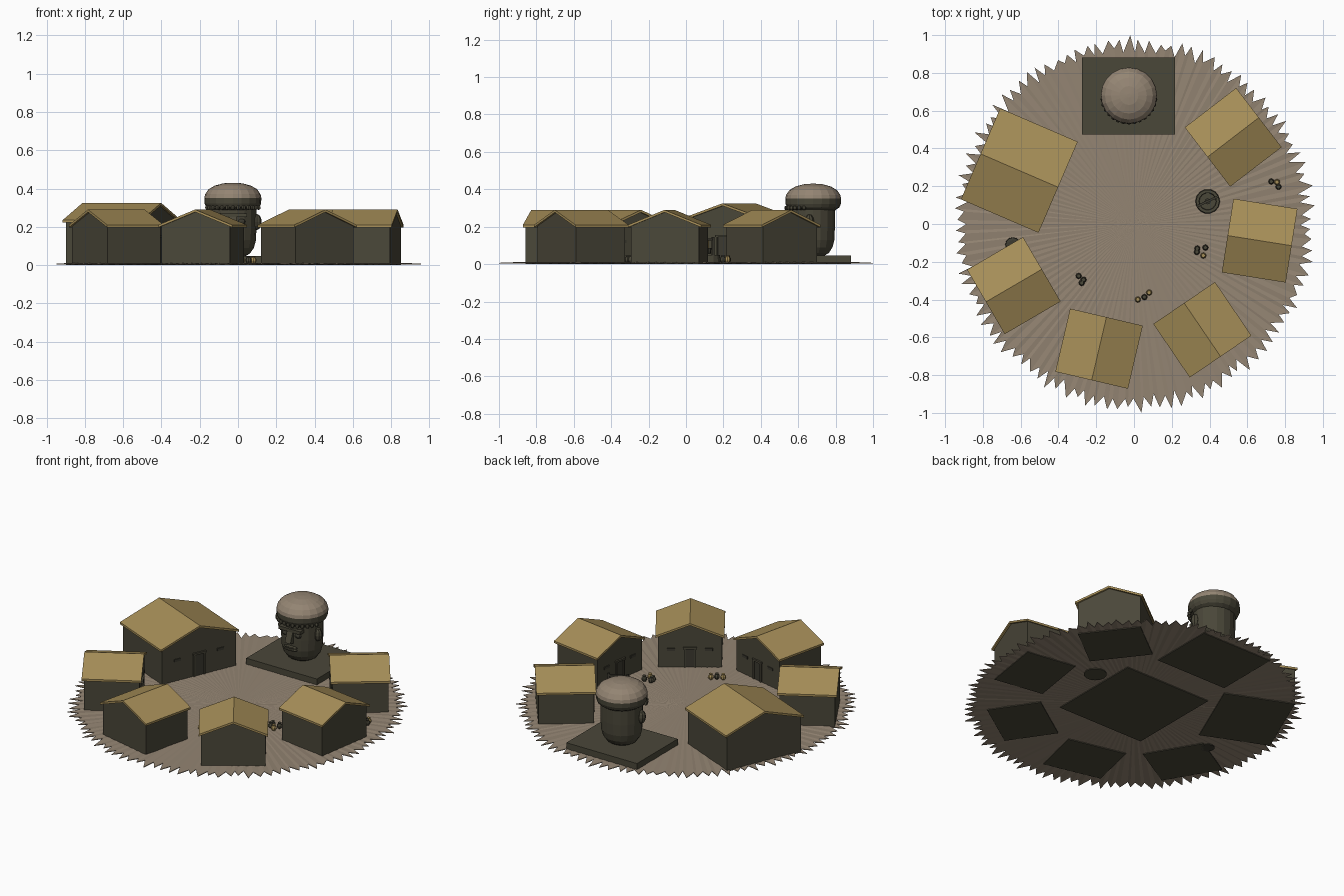
import bpy, bmesh, math, random
from mathutils import Matrix, Vector

if "Cube" in bpy.data.objects:
    bpy.data.objects.remove(bpy.data.objects["Cube"])

random.seed(4)


def mat(name, r, g, b):
    m = bpy.data.materials.new(name)
    m.diffuse_color = [(c / 255 / 12.92 if c < 11 else ((c / 255 + 0.055) / 1.055) ** 2.4)
                       for c in (r, g, b)] + [1]
    m.use_nodes = True
    m.node_tree.nodes["Principled BSDF"].inputs["Base Color"].default_value = m.diffuse_color
    return m


STONE = mat("dark_stone", 74, 71, 57)
EARTH = mat("pale_earth", 148, 133, 115)
THATCH = mat("straw_thatch", 166, 142, 88)
DARK = mat("dark_wood", 60, 58, 48)


def finish(name, bm, material, matrix=Matrix()):
    bmesh.ops.recalc_face_normals(bm, faces=bm.faces)
    me = bpy.data.meshes.new(name)
    bm.to_mesh(me)
    bm.free()
    me.materials.append(material)
    ob = bpy.data.objects.new(name, me)
    ob.matrix_world = matrix
    bpy.context.collection.objects.link(ob)
    return ob


def prism(name, profile, x0, x1, material, matrix=Matrix()):
    """Extrude a (y, z) profile along x."""
    bm = bmesh.new()
    f = bm.faces.new([bm.verts.new((x0, y, z)) for y, z in profile])
    r = bmesh.ops.extrude_face_region(bm, geom=[f])
    vs = [v for v in r["geom"] if isinstance(v, bmesh.types.BMVert)]
    bmesh.ops.translate(bm, verts=vs, vec=(x1 - x0, 0, 0))
    return finish(name, bm, material, matrix)


def box(name, x0, x1, y0, y1, z0, z1, material, matrix=Matrix()):
    return prism(name, [(y0, z0), (y1, z0), (y1, z1), (y0, z1)], x0, x1, material, matrix)


def lathe(name, profile, loc, material, n=20, scale=(1, 1, 1)):
    """Revolve an (r, z) profile about z, closing both ends."""
    bm = bmesh.new()
    rings = [[bm.verts.new((r * math.cos(2 * math.pi * i / n), r * math.sin(2 * math.pi * i / n), z))
              for i in range(n)] for r, z in profile]
    for a, b in zip(rings, rings[1:]):
        for i in range(n):
            bm.faces.new((a[i], a[(i + 1) % n], b[(i + 1) % n], b[i]))
    bm.faces.new(rings[0])
    bm.faces.new(rings[-1])
    return finish(name, bm, material, Matrix.Translation(loc) @ Matrix.Diagonal((*scale, 1)))


def blob(name, loc, size, material, seg=8):
    bm = bmesh.new()
    bmesh.ops.create_uvsphere(bm, u_segments=seg, v_segments=6, radius=1)
    return finish(name, bm, material, Matrix.Translation(loc) @ Matrix.Diagonal((*size, 1)))


# ragged ground disc
bm = bmesh.new()
N = 104
top, low = [], []
for i in range(N * 2):
    a = math.pi * (i + random.uniform(-0.35, 0.35)) / N
    k = random.uniform(0.96, 1.0) if i % 2 else random.uniform(0.905, 0.935)
    k = 1.0 if i in (N // 2 + 1, N * 3 // 2 + 1) else k
    x, y = 0.97 * k * math.cos(a), k * math.sin(a)
    z = 0.007 if i % 2 else 0.01
    top.append(bm.verts.new((x, y, z)))
    low.append(bm.verts.new((x, y, z - 0.004)))
ct, cl = bm.verts.new((0, 0, 0.01)), bm.verts.new((0, 0, 0.006))
for i in range(N * 2):
    j = (i + 1) % (N * 2)
    bm.faces.new((ct, top[i], top[j]))
    bm.faces.new((cl, low[j], low[i]))
    bm.faces.new((top[i], low[i], low[j], top[j]))
finish("ragged_ground", bm, EARTH)
box("plaza_base", -0.3, 0.3, -0.3, 0.3, 0, 0.007, STONE)


def house(x, y, angle, length, width, eave, ridge, big=1.0):
    """Gabled house whose door end points along local +x."""
    M = Matrix.Translation((x, y, 0)) @ Matrix.Rotation(math.radians(angle), 4, 'Z')
    w, l, t = width / 2, length / 2, 0.013
    ww = w - 0.014
    slope = (ridge - eave) / w
    wall_top = ridge - t - slope * ww
    prism("house_walls", [(-ww, 0), (ww, 0), (ww, wall_top), (0, ridge - t), (-ww, wall_top)],
          -l + 0.012, l - 0.012, STONE, M)
    prism("house_roof", [(-w, eave), (0, ridge), (w, eave), (w, eave - t), (0, ridge - t), (-w, eave - t)],
          -l, l, THATCH, M)
    f = l - 0.012
    h, d = 0.125 * big, 0.03 * big
    # door leaf, frame and slit windows
    box("door_leaf", f - 0.005, f + 0.003, -d, d, 0.01, h, DARK, M)
    for s in (-1, 1):
        box("door_post", f - 0.005, f + 0.009, s * d - 0.005, s * d + 0.005, 0.01, h, STONE, M)
        c = s * w * 0.55
        box("window_slit", f - 0.005, f + 0.005, c - 0.022, c + 0.022, h - 0.012, h + 0.004, DARK, M)
    box("door_lintel", f - 0.005, f + 0.011, -d - 0.01, d + 0.01, h, h + 0.012, STONE, M)


house(-0.607, 0.283, -23.3, 0.447, 0.525, 0.235, 0.325, 1.15)
for hx, hy, ang in ((-0.636, -0.326, 30.3), (-0.185, -0.66, 76.8), (0.362, -0.56, 124.2),
                    (0.665, -0.088, 171), (0.525, 0.459, 217.5)):
    house(hx, hy, ang, 0.343, 0.395, 0.21, 0.29)

# giant stone head on a platform
HX, HY = -0.027, 0.68
box("head_platform", -0.275, 0.218, 0.475, 0.882, 0, 0.047, STONE)
lathe("head_body", [(0.06, 0.045), (0.085, 0.06), (0.105, 0.09), (0.115, 0.13), (0.118, 0.2),
                    (0.118, 0.3)], (HX, HY, 0), STONE, 18, (1.05, 1, 1))
lathe("cap_band", [(0.118, 0.288), (0.14, 0.303), (0.148, 0.322), (0.149, 0.35)], (HX, HY, 0), STONE)
lathe("cap_dome", [(0.149, 0.35), (0.145, 0.37), (0.127, 0.396), (0.095, 0.415), (0.05, 0.427),
                   (0.01, 0.43)], (HX, HY, 0), EARTH)
for i in range(13):
    a = math.radians(200 + 140 * i / 12)
    blob("brow_bead", (HX + 0.143 * math.cos(a), HY + 0.143 * math.sin(a), 0.3), (0.012, 0.012, 0.012), STONE, 6)
F = HY - 0.118
box("brow_ridge", HX - 0.075, HX + 0.075, F - 0.012, F + 0.05, 0.25, 0.27, STONE)
nose = [(F - 0.006, 0.25), (F - 0.03, 0.185), (F + 0.02, 0.175), (F + 0.02, 0.25)]
prism("nose", nose, HX - 0.02, HX + 0.02, STONE)
for z in (0.135, 0.15):
    blob("lip", (HX, F + 0.005, z), (0.045, 0.018, 0.009), STONE)
for s in (-1, 1):
    blob("eye", (HX + s * 0.045, F + 0.012, 0.227), (0.023, 0.014, 0.014), DARK)
    blob("ear", (HX + s * 0.125, HY - 0.02, 0.225), (0.026, 0.025, 0.042), STONE)

# well with posts, beam and bucket
WX, WY = 0.39, 0.12
lathe("well_ring", [(0.066, 0), (0.062, 0.048), (0.046, 0.048), (0.044, 0.012)], (WX, WY, 0), STONE, 14)
W = Matrix.Translation((WX, WY, 0)) @ Matrix.Rotation(math.radians(25), 4, 'Z')
for s in (-1, 1):
    box("well_post", s * 0.055 - 0.006, s * 0.055 + 0.006, -0.006, 0.006, 0, 0.145, DARK, W)
box("well_beam", -0.065, 0.065, -0.006, 0.006, 0.125, 0.138, DARK, W)
lathe("well_bucket", [(0.012, 0.055), (0.016, 0.085)], (WX, WY, 0), DARK, 8)
box("well_rope", -0.002, 0.002, -0.002, 0.002, 0.08, 0.13, THATCH, W)

# round hearth beside the left house
lathe("hearth", [(0.04, 0), (0.038, 0.05), (0.025, 0.055)], (-0.642, -0.11, 0), DARK, 12)

# little groups of jars and baskets
for x, y, m in ((0.727, 0.225, STONE), (0.765, 0.197, STONE), (0.757, 0.222, THATCH),
                (0.335, -0.13, STONE), (0.378, -0.125, STONE), (0.367, -0.167, THATCH),
                (0.333, -0.148, STONE), (0.02, -0.4, THATCH), (0.055, -0.387, STONE),
                (0.08, -0.363, THATCH), (-0.293, -0.275, STONE), (-0.267, -0.295, STONE),
                (-0.277, -0.312, STONE)):
    lathe("jar", [(0.009, 0.008), (0.016, 0.02), (0.016, 0.03), (0.009, 0.04), (0.011, 0.045)],
          (x, y, 0), m, 8)
